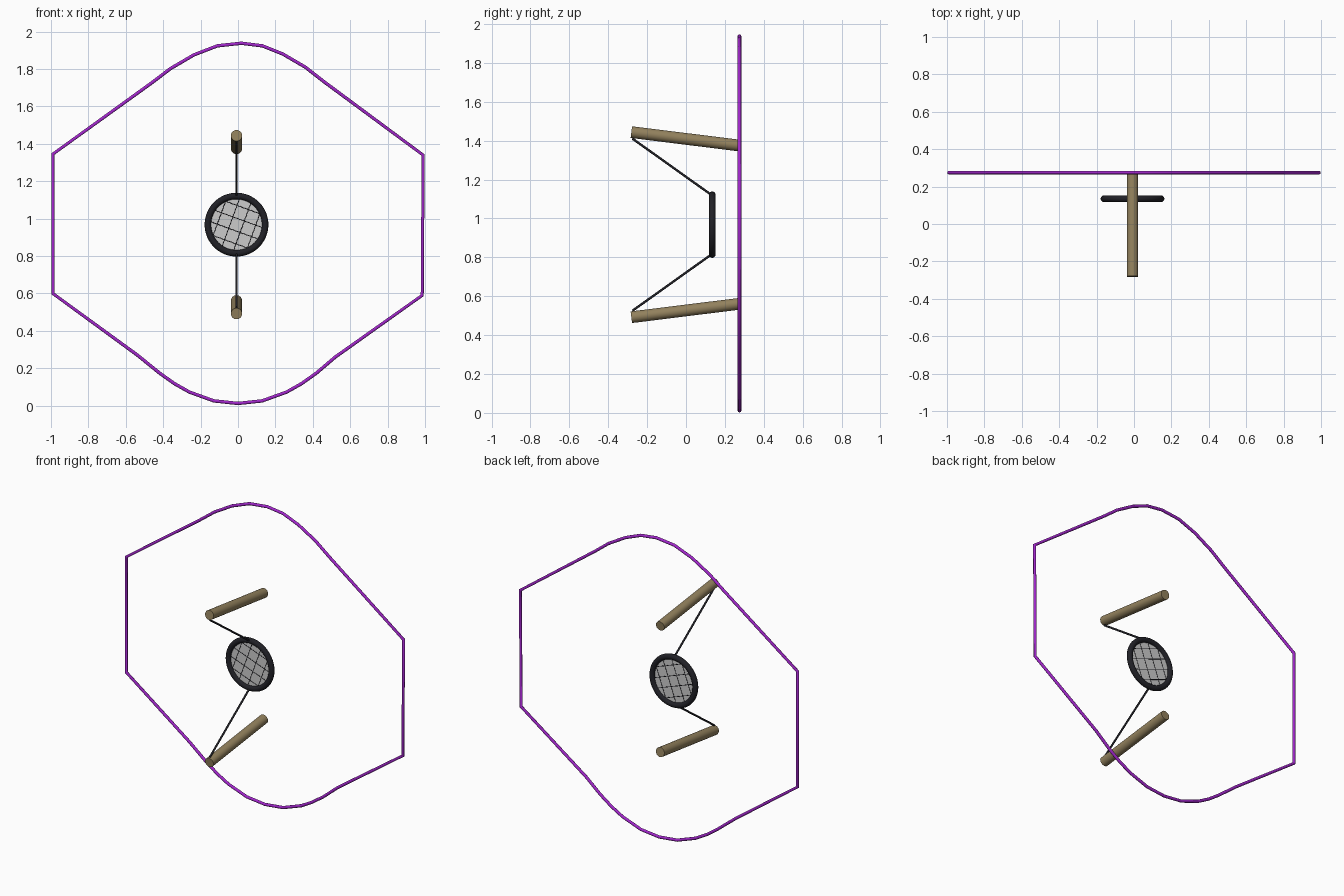
import bpy, math
from mathutils import Vector

if "Cube" in bpy.data.objects:
    bpy.data.objects.remove(bpy.data.objects["Cube"])


def material(name, rgb):
    m = bpy.data.materials.new(name)
    m.diffuse_color = (*rgb, 1)
    m.use_nodes = True
    m.node_tree.nodes["Principled BSDF"].inputs["Base Color"].default_value = m.diffuse_color
    return m


PURPLE = material("purple", (0.36, 0.02, 0.60))
WOOD = material("wood", (0.29, 0.22, 0.11))
BLACK = material("black", (0.015, 0.015, 0.02))
WHITE = material("white", (1, 1, 1))


def finish(name, mat):
    ob = bpy.context.object
    ob.name = name
    ob.data.materials.append(mat)
    bpy.ops.object.shade_smooth_by_angle(angle=math.radians(40))
    return ob


def rod(name, a, b, r, mat, sides=24):
    a, b = Vector(a), Vector(b)
    bpy.ops.mesh.primitive_cylinder_add(
        vertices=sides, radius=r, depth=(b - a).length, location=(a + b) / 2,
        rotation=(b - a).to_track_quat('Z', 'Y').to_euler())
    return finish(name, mat)


CX, RING_Y, CZ = -0.008, 0.135, 0.968

# outline loop: thin round cord bent through a few points
outline = [(-0.99, 1.345), (-0.99, 0.60), (-0.54, 0.272), (-0.42, 0.175),
           (-0.34, 0.118), (-0.26, 0.073), (-0.13, 0.026), (0, 0.012),
           (0.13, 0.026), (0.26, 0.073), (0.34, 0.118), (0.42, 0.175),
           (0.52, 0.26), (0.985, 0.59), (0.99, 1.34), (0.46, 1.732),
           (0.36, 1.81), (0.24, 1.88), (0.13, 1.924), (0.018, 1.938),
           (-0.11, 1.924), (-0.235, 1.876), (-0.36, 1.803), (-0.46, 1.727)]
curve = bpy.data.curves.new("outline_loop", 'CURVE')
curve.dimensions = '3D'
curve.bevel_depth = 0.0095
curve.bevel_resolution = 3
spline = curve.splines.new('POLY')
spline.points.add(len(outline) - 1)
for p, (x, z) in zip(spline.points, outline):
    p.co = (x, 0.275, z, 1)
spline.use_cyclic_u = True
loop = bpy.data.objects.new("outline_loop", curve)
bpy.context.collection.objects.link(loop)
curve.materials.append(PURPLE)

# two tilted posts with cords running back to the ring
for side, name in ((1, "upper"), (-1, "lower")):
    rod(name + "_post", (CX, -0.281, CZ + side * 0.476),
        (CX, 0.275, CZ + side * 0.407), 0.03, WOOD, 32)
    rod(name + "_cord", (CX, -0.276, CZ + side * 0.443),
        (CX, 0.128, CZ + side * 0.155), 0.006, BLACK, 12)

# ring
bpy.ops.mesh.primitive_torus_add(
    major_segments=64, minor_segments=20, major_radius=0.153, minor_radius=0.0175,
    location=(CX, RING_Y, CZ), rotation=(math.pi / 2, 0, 0))
finish("ring", BLACK)

# net: pale disc with crossed strings
bpy.ops.mesh.primitive_cylinder_add(
    vertices=64, radius=0.142, depth=0.002, location=(CX, RING_Y, CZ),
    rotation=(math.pi / 2, 0, 0))
finish("net_backing", WHITE)
centre = Vector((CX, RING_Y, CZ))
for direction in range(2):
    ang = math.radians(-20 + 90 * direction)
    u = Vector((math.cos(ang), 0, math.sin(ang)))
    v = Vector((-u.z, 0, u.x))
    for i in range(4):
        d = (i - 1.5) * 0.065
        h = math.sqrt(0.14 ** 2 - d * d)
        rod(f"net_string_{direction}_{i}", centre + v * d - u * h,
            centre + v * d + u * h, 0.0025, BLACK, 8)
